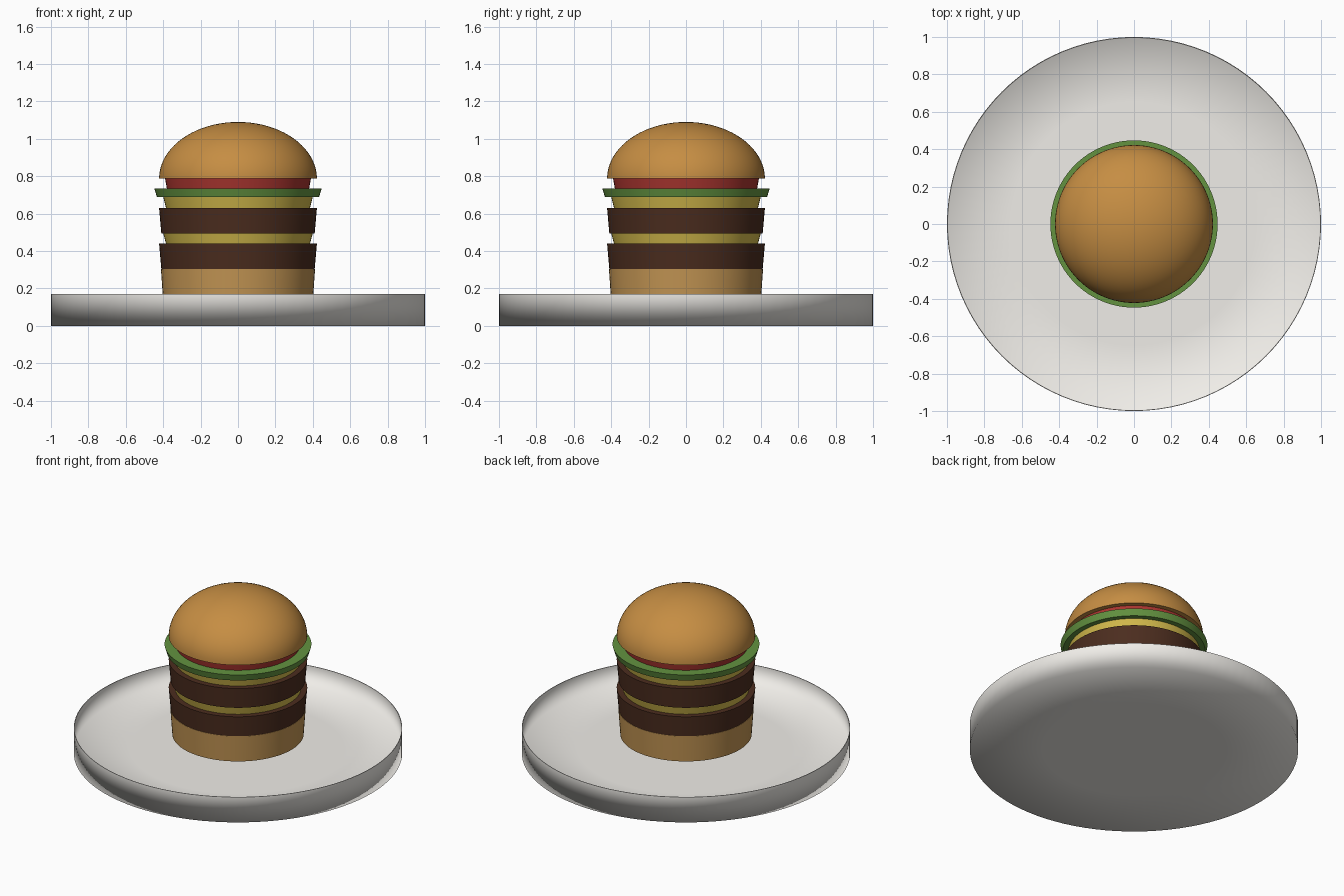
import bpy, bmesh, math

if "Cube" in bpy.data.objects:
    bpy.data.objects.remove(bpy.data.objects["Cube"])

SIDES = 96


def material(name, rgb):
    m = bpy.data.materials.new(name)
    m.diffuse_color = (*[c ** 2.2 for c in rgb], 1)
    m.use_nodes = True
    m.node_tree.nodes["Principled BSDF"].inputs["Base Color"].default_value = m.diffuse_color
    return m


def lathe(name, profile, mat, angle=35):
    """Revolve (radius, z) points, listed from the bottom axis to the top axis."""
    bm = bmesh.new()
    rings = []
    for r, z in profile:
        if r == 0:
            rings.append([bm.verts.new((0, 0, z))])
        else:
            rings.append([bm.verts.new((r * math.cos(2 * math.pi * i / SIDES),
                                        r * math.sin(2 * math.pi * i / SIDES), z))
                          for i in range(SIDES)])
    for a, b in zip(rings, rings[1:]):
        for i in range(SIDES):
            j = (i + 1) % SIDES
            if len(a) == 1:
                bm.faces.new((a[0], b[j], b[i]))
            elif len(b) == 1:
                bm.faces.new((a[i], a[j], b[0]))
            else:
                bm.faces.new((a[i], a[j], b[j], b[i]))
    bmesh.ops.recalc_face_normals(bm, faces=bm.faces)
    me = bpy.data.meshes.new(name)
    bm.to_mesh(me)
    bm.free()
    ob = bpy.data.objects.new(name, me)
    bpy.context.collection.objects.link(ob)
    me.materials.append(mat)
    bpy.ops.object.select_all(action='DESELECT')
    ob.select_set(True)
    bpy.context.view_layer.objects.active = ob
    bpy.ops.object.shade_smooth_by_angle(angle=math.radians(angle))
    return ob


china = material("china", (0.94, 0.93, 0.91))
crust = material("crust", (0.77, 0.55, 0.27))
bread = material("bread", (0.76, 0.58, 0.33))
meat = material("meat", (0.30, 0.19, 0.14))
cheese = material("cheese", (0.82, 0.72, 0.30))
lettuce = material("lettuce", (0.39, 0.57, 0.26))
tomato = material("tomato", (0.66, 0.22, 0.20))

# Plate: tray with a thin upright rim, softly shaded where wall meets floor
FLOOR, RIM = 0.03, 0.17
plate = lathe("plate", [(0, 0), (0.555, 0), (1, 0), (1, RIM), (0.996, RIM),
                        (0.994, FLOOR), (0.65, FLOOR), (0, FLOOR)], china, 100)
for e in plate.data.edges:
    if all(plate.data.vertices[v].co.z > RIM - 0.001 for v in e.vertices):
        e.use_edge_sharp = True
soft = plate.modifiers.new("soft_shading", 'WEIGHTED_NORMAL')
soft.keep_sharp = True

# Stacked layers: bottom z, top z, bottom radius, top radius
layers = [
    ("bottom_bun", 0.13, 0.305, 0.400, 0.412, bread),
    ("lower_patty", 0.305, 0.44, 0.410, 0.422, meat),
    ("lower_cheese", 0.44, 0.495, 0.385, 0.400, cheese),
    ("upper_patty", 0.495, 0.63, 0.410, 0.422, meat),
    ("upper_cheese", 0.63, 0.69, 0.385, 0.400, cheese),
    ("lettuce_leaf", 0.69, 0.733, 0.434, 0.447, lettuce),
    ("tomato_slice", 0.733, 0.787, 0.380, 0.390, tomato),
]
for name, z0, z1, r0, r1, mat in layers:
    lathe(name, [(0, z0), (r0, z0), (r1, z1), (0, z1)], mat)

# Domed top bun
dome = [(0.422 * math.cos(a), 0.787 + 0.303 * math.sin(a))
        for a in (math.pi / 2 * k / 20 for k in range(20))]
lathe("top_bun", [(0, 0.787)] + dome + [(0, 1.09)], crust)
